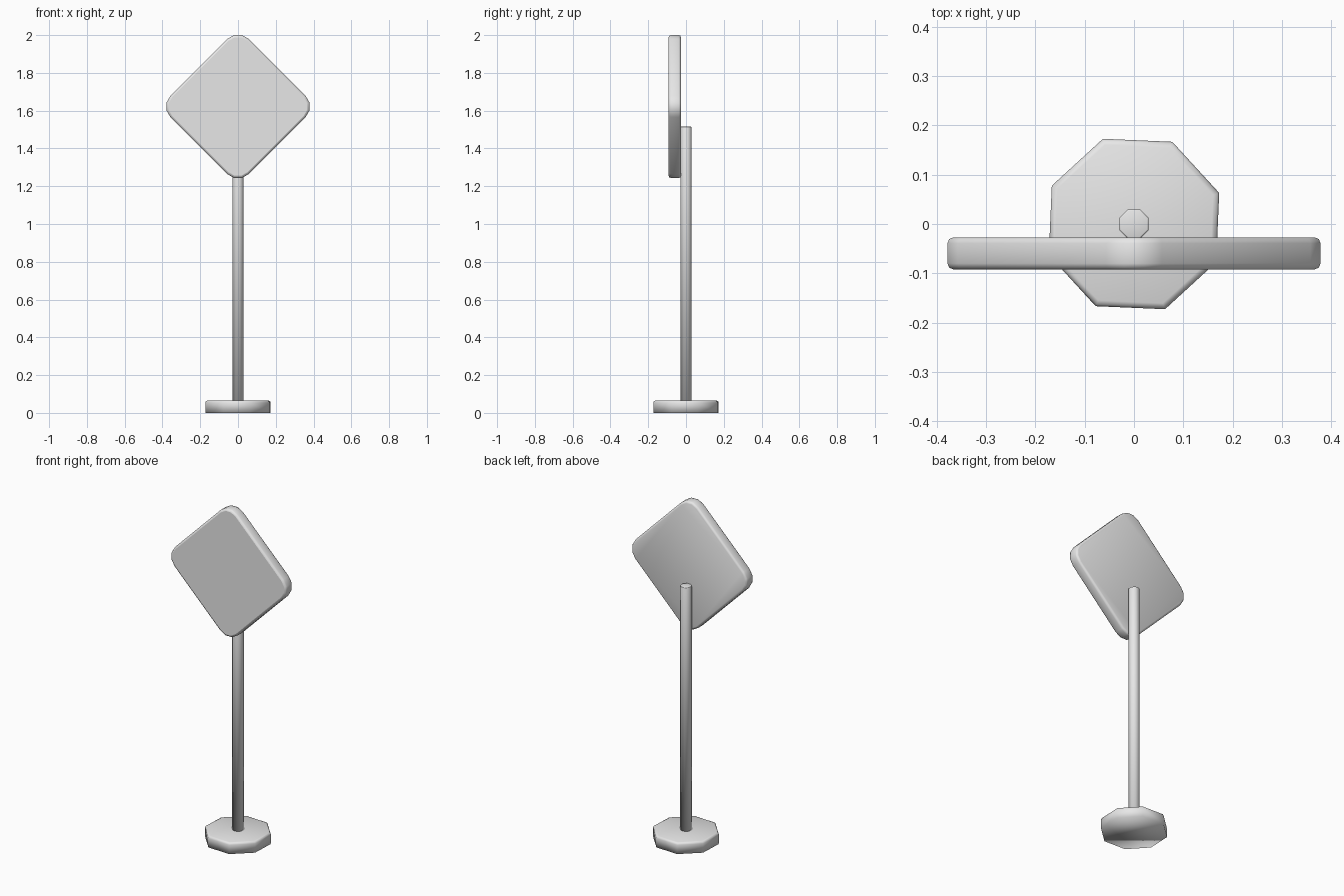
import bpy, bmesh
from math import radians, cos, sin, pi
from mathutils import Matrix, Vector

cube = bpy.data.objects.get("Cube")
if cube:
    bpy.data.objects.remove(cube, do_unlink=True)

grey = bpy.data.materials.new("light grey")
grey.use_nodes = True
grey.diffuse_color = (0.8, 0.8, 0.8, 1)
grey.node_tree.nodes["Principled BSDF"].inputs["Base Color"].default_value = (0.8, 0.8, 0.8, 1)


def ring(radius, sides, offset):
    """Corner points of a regular polygon."""
    return [(radius * cos(offset + 2 * pi * i / sides),
             radius * sin(offset + 2 * pi * i / sides)) for i in range(sides)]


def rounded_square(half, radius, steps):
    """Outline of a square with rounded corners."""
    points = []
    for corner in range(4):
        a = corner * pi / 2
        centre = Matrix.Rotation(a, 2) @ Vector((half - radius, half - radius))
        for i in range(steps + 1):
            t = a + i * pi / 2 / steps
            points.append((centre.x + radius * cos(t), centre.y + radius * sin(t)))
    return points


def prism(name, outline, depth, bevel_bottom=0, bevel_top=0, matrix=None, flat_top=False):
    """Extrude an outline along z, softening either rim."""
    bm = bmesh.new()
    bottom = bm.faces.new([bm.verts.new((x, y, 0)) for x, y in reversed(outline)])
    extruded = bmesh.ops.extrude_face_region(bm, geom=[bottom], use_keep_orig=True)["geom"]
    bmesh.ops.translate(bm, vec=(0, 0, depth),
                        verts=[v for v in extruded if isinstance(v, bmesh.types.BMVert)])
    bmesh.ops.recalc_face_normals(bm, faces=bm.faces)
    for z, width in ((0, bevel_bottom), (depth, bevel_top)):
        if width:
            rim = [e for e in bm.edges if all(abs(v.co.z - z) < 1e-5 for v in e.verts)]
            bmesh.ops.bevel(bm, geom=rim, offset=width, segments=2, profile=0.5, affect='EDGES')
    bm.normal_update()
    for f in bm.faces:
        f.smooth = not (flat_top and f.normal.z > 0.99)
    if matrix:
        bm.transform(matrix)
    mesh = bpy.data.meshes.new(name)
    bm.to_mesh(mesh)
    bm.free()
    mesh.materials.append(grey)
    obj = bpy.data.objects.new(name, mesh)
    bpy.context.collection.objects.link(obj)
    return obj


# Octagonal foot with a softened top rim
prism("base", ring(0.184, 8, radians(20)), 0.066, bevel_top=0.012)

# Upright post
prism("post", ring(0.032, 8, radians(22.5)), 1.465, bevel_top=0.003,
      matrix=Matrix.Translation((0, 0, 0.05)))

# Diamond sign plate, standing upright with its face to the front
upright = (Matrix.Translation((0, -0.027, 1.622)) @ Matrix.Rotation(radians(90), 4, 'X')
           @ Matrix.Rotation(radians(45), 4, 'Z'))
prism("sign_plate", rounded_square(0.293, 0.08, 3), 0.065, 0.012, 0.012, upright, flat_top=True)
